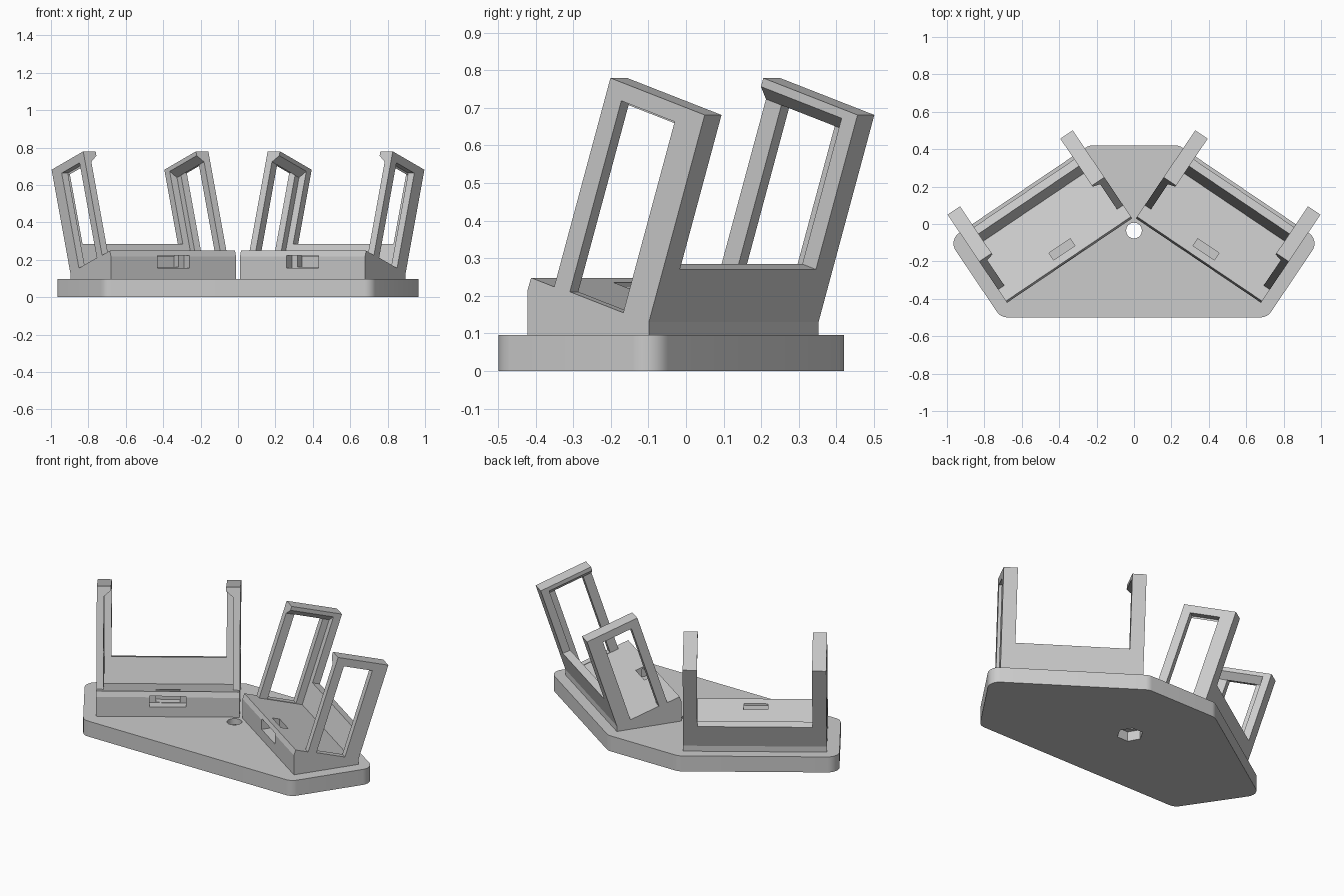
import bpy, bmesh, math
from mathutils import Vector

cube = bpy.data.objects.get("Cube")
if cube:
    bpy.data.objects.remove(cube, do_unlink=True)

grey = bpy.data.materials.new("light_grey")
grey.use_nodes = True
grey.diffuse_color = (0.6, 0.6, 0.6, 1)
grey.node_tree.nodes["Principled BSDF"].inputs["Base Color"].default_value = (0.6, 0.6, 0.6, 1)

TURN, TILT = math.radians(34), math.radians(18)
WIDTH, PLATE_TOP = 0.807, 0.096


def prism(name, outline, lo, hi, place):
    """Extrude a 2D outline from lo to hi; place maps (a, b, depth) to world."""
    bm = bmesh.new()
    ends = [[bm.verts.new(place(a, b, d)) for a, b in outline] for d in (lo, hi)]
    for end in ends:
        bm.faces.new(end)
    n = len(outline)
    for i in range(n):
        j = (i + 1) % n
        bm.faces.new((ends[0][i], ends[0][j], ends[1][j], ends[1][i]))
    bmesh.ops.recalc_face_normals(bm, faces=bm.faces)
    mesh = bpy.data.meshes.new(name)
    bm.to_mesh(mesh)
    bm.free()
    mesh.materials.append(grey)
    obj = bpy.data.objects.new(name, mesh)
    bpy.context.collection.objects.link(obj)
    return obj


def rect(a0, a1, b0, b1):
    return [(a0, b0), (a1, b0), (a1, b1), (a0, b1)]


def ring(n, radius, cx, cy):
    return [(cx + radius * math.cos(math.tau * i / n), cy + radius * math.sin(math.tau * i / n))
            for i in range(n)]


def fillet(corners, radius, steps=8):
    """Round every corner of a convex counter-clockwise outline."""
    out = []
    for i, c in enumerate(corners):
        p = Vector(c)
        a = (Vector(corners[i - 1]) - p).normalized()
        b = (Vector(corners[(i + 1) % len(corners)]) - p).normalized()
        half = a.angle(b) / 2
        centre = p + (a + b).normalized() * radius / math.sin(half)
        start = math.atan2(*(p + a * radius / math.tan(half) - centre).yx)
        for k in range(steps + 1):
            t = start + (math.pi - 2 * half) * k / steps
            out.append((centre.x + radius * math.cos(t), centre.y + radius * math.sin(t)))
    return out


def carve(obj, cutters):
    """Subtract the cutters, bake the result and remove the helpers."""
    for c in cutters:
        c.hide_render = True
        m = obj.modifiers.new("cut", 'BOOLEAN')
        m.operation, m.solver, m.object = 'DIFFERENCE', 'EXACT', c
    bpy.context.view_layer.update()
    baked = bpy.data.meshes.new_from_object(obj.evaluated_get(bpy.context.evaluated_depsgraph_get()))
    obj.modifiers.clear()
    obj.data = baked
    for c in cutters:
        bpy.data.objects.remove(c, do_unlink=True)
    return obj


def select(objects):
    for o in bpy.context.view_layer.objects:
        o.select_set(o in objects)
    bpy.context.view_layer.objects.active = objects[0]


def lean(s, t):
    """Leaned-back coordinates (s depth, t height) to upright (v, z)."""
    return (0.011 + s * math.cos(TILT) + t * math.sin(TILT),
            0.248 - s * math.sin(TILT) + t * math.cos(TILT))


def holder(name, side):
    # u runs along the width, v to the back
    def across(v, z, u):
        x = 0.01 + u * math.cos(TURN) + v * math.sin(TURN)
        y = 0.03 - u * math.sin(TURN) + v * math.cos(TURN)
        return (side * x, y, z)

    def leaned_across(s, t, u):
        return across(*lean(s, t), u)

    # Solid foot with sloping floor and cable slot
    profile = [(0, PLATE_TOP), (0, 0.216), lean(0, 0), lean(0.396, 0), (0.389, 0.131), (0.389, PLATE_TOP)]
    foot = carve(prism(name, profile, 0, WIDTH, across), [
        prism("front_slot_cutter", rect(-0.05, 0.055, 0.157, 0.222), 0.3, 0.507, across),
        prism("floor_slot_cutter", rect(0.05, 0.095, 0.16, 0.32), 0.335, 0.472, across),
    ])

    # Low back wall between the side frames
    parts = [foot, prism("back_wall", rect(0.35, 0.396, 0, 0.152), 0.08, WIDTH - 0.08, leaned_across)]

    # Side frames: windowed panel, thicker rear post, chamfered top lip
    for flip in (False, True):
        def frame(s, t, u):
            return leaned_across(s, t, WIDTH - u if flip else u)

        def frame_lip(u, t, s):
            return frame(s, t, u)

        panel = carve(prism("panel", rect(0.078, 0.396, 0, 0.584), 0, 0.04, frame), [
            prism("window_cutter", rect(0.13, 0.31, 0.003, 0.537), -0.1, 0.1, frame)])
        lip = [(0.04, 0.525), (0.08, 0.56), (0.08, 0.584), (0.04, 0.584)]
        parts += [panel,
                  prism("rear_post", rect(0.35, 0.396, 0, 0.584), 0.04, 0.08, frame),
                  prism("top_lip", lip, 0.078, 0.35, frame_lip)]
    select(parts)
    bpy.ops.object.join()
    return foot


def upright(x, y, z):
    return (x, y, z)


# Base plate with rounded corners, bolt hole and hexagonal nut recess
right = [(0.713, -0.499), (0.991, -0.086), (0.241, 0.42)]
corners = right + [(-x, y) for x, y in reversed(right)]
plate = carve(prism("base_plate", fillet(corners, 0.067), 0, PLATE_TOP, upright), [
    prism("bolt_cutter", ring(32, 0.042, 0, -0.035), -0.1, 0.3, upright),
    prism("nut_cutter", ring(6, 0.075, 0, -0.035), -0.1, 0.06, upright),
])

# Two mirrored holders
select([plate, holder("left_holder", 1), holder("right_holder", -1)])
bpy.ops.object.shade_smooth_by_angle(angle=math.radians(17))
